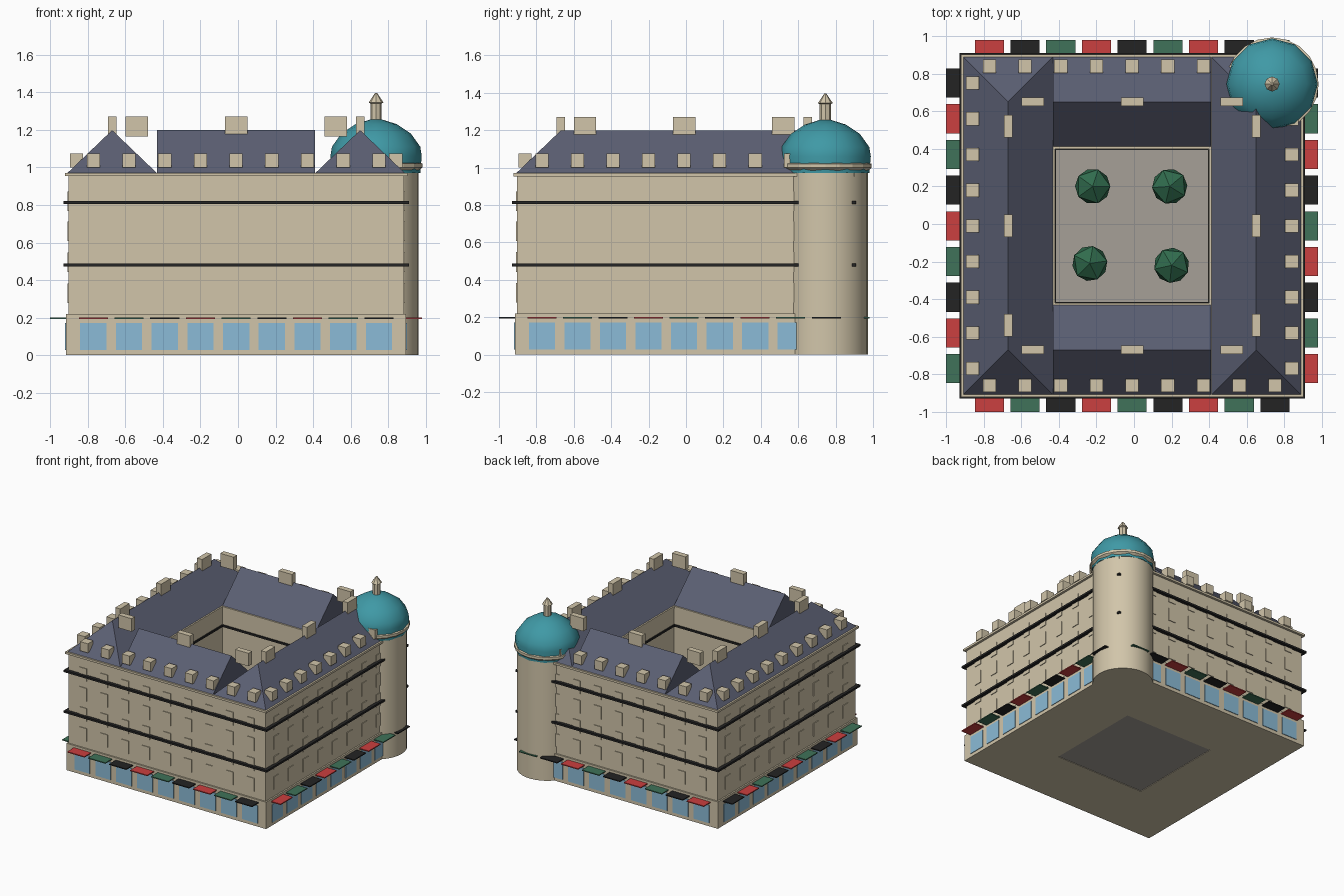
import bpy, bmesh, math
from mathutils import Matrix, Vector

if "Cube" in bpy.data.objects:
    bpy.data.objects.remove(bpy.data.objects["Cube"])

C = -0.01                       # centre of the square block in x and y
TX, TY = 0.735, 0.745           # corner tower centre


def mat(name, r, g, b):
    m = bpy.data.materials.new(name)
    m.diffuse_color = (r, g, b, 1)
    m.use_nodes = True
    m.node_tree.nodes["Principled BSDF"].inputs["Base Color"].default_value = m.diffuse_color
    return m


STONE = mat("cream stone", 0.64, 0.56, 0.40)
SLATE = mat("blue grey slate", 0.105, 0.115, 0.17)
TEAL = mat("teal copper", 0.05, 0.32, 0.38)
GLASS = mat("pale blue glass", 0.26, 0.50, 0.68)
RED = mat("red canvas", 0.60, 0.05, 0.05)
GREEN = mat("green canvas", 0.05, 0.17, 0.10)
BLACK = mat("black", 0.017, 0.017, 0.017)
PAVING = mat("grey paving", 0.38, 0.35, 0.31)
LEAF = mat("leaf green", 0.03, 0.15, 0.075)


def finish(name, bm, material, smooth=False):
    bmesh.ops.recalc_face_normals(bm, faces=bm.faces)
    me = bpy.data.meshes.new(name)
    bm.to_mesh(me)
    bm.free()
    me.materials.append(material)
    for p in me.polygons:
        p.use_smooth = smooth
    ob = bpy.data.objects.new(name, me)
    bpy.context.collection.objects.link(ob)
    if smooth:
        bpy.context.view_layer.objects.active = ob
        ob.select_set(True)
        bpy.ops.object.shade_smooth_by_angle(angle=math.radians(35))
        ob.select_set(False)
    return ob


def box(bm, centre, size, turn=0):
    """Box placed relative to the block centre, turned by quarter turns to another side."""
    m = (Matrix.Translation((C, C, 0)) @ Matrix.Rotation(turn * math.pi / 2, 4, 'Z')
         @ Matrix.Translation(centre) @ Matrix.Diagonal((*size, 1)))
    bmesh.ops.create_cube(bm, size=1, matrix=m)


def frame(name, outer, inner, z0, z1, material):
    """Square ring with a square hole."""
    bm = bmesh.new()
    corners = [(-1, -1), (1, -1), (1, 1), (-1, 1)]
    rings = [[bm.verts.new((C + r * x, C + r * y, z)) for x, y in corners]
             for r, z in ((outer, z0), (outer, z1), (inner, z1), (inner, z0))]
    for a in range(4):
        p, q = rings[a], rings[(a + 1) % 4]
        for i in range(4):
            j = (i + 1) % 4
            bm.faces.new((p[i], p[j], q[j], q[i]))
    return finish(name, bm, material)


def lathe(name, profile, sides, material, smooth=False):
    """Solid of revolution around the tower axis."""
    bm = bmesh.new()
    rings = []
    for r, z in profile:
        rings.append([bm.verts.new((TX + r * math.cos(2 * math.pi * i / sides),
                                    TY + r * math.sin(2 * math.pi * i / sides), z))
                      for i in range(sides)])
    for a, b in zip(rings, rings[1:]):
        for i in range(sides):
            j = (i + 1) % sides
            bm.faces.new((a[i], a[j], b[j], b[i]))
    bm.faces.new(rings[0])
    bm.faces.new(rings[-1])
    return finish(name, bm, material, smooth)


def roof(name, centre, length, width, hip, turn):
    """Ridge roof along local y; hip is how far the ridge ends are drawn in."""
    bm = bmesh.new()
    m = (Matrix.Translation((C, C, 0)) @ Matrix.Rotation(turn * math.pi / 2, 4, 'Z')
         @ Matrix.Translation(centre))
    L, W = length / 2, width / 2
    v = [bm.verts.new(m @ Vector(p)) for p in
         ((-W, -L, 0), (W, -L, 0), (W, L, 0), (-W, L, 0), (0, -L + hip, 0.23), (0, L - hip, 0.23))]
    for f in ((0, 1, 4), (1, 2, 5, 4), (2, 3, 5), (3, 0, 4, 5), (3, 2, 1, 0)):
        bm.faces.new([v[i] for i in f])
    finish(name, bm, SLATE)


# Hollow square block: shop floor, upper walls, balcony bands, cornice
frame("shop_floor", 0.905, 0.405, 0, 0.22, STONE)
frame("upper_walls", 0.893, 0.415, 0.215, 0.955, STONE)
for i, z in enumerate((0.48, 0.813)):
    frame(f"balcony_band_{i}", 0.92, 0.406, z - 0.008, z + 0.008, BLACK)
frame("cornice", 0.912, 0.410, 0.953, 0.97, STONE)

# Roofs: hipped side wings, plain ridges between them
for s, side in ((-1, "left"), (1, "right")):
    roof(side + "_wing_roof", (0.66 * s, 0, 0.968), 1.80, 0.48, 0.24, 0)
for s, side in ((-1, "front"), (1, "back")):
    roof(side + "_wing_roof", (0.66 * s, 0, 0.968), 0.84, 0.48, 0, 1)

# Repeating details along the four sides: front, right, back, left
cols = [-0.76 + 0.19 * i for i in range(9)]
shops, windows, dormers, chimneys = (bmesh.new() for _ in range(4))
awnings = [(RED, "red_awnings", bmesh.new()), (GREEN, "green_awnings", bmesh.new()),
           (BLACK, "black_awnings", bmesh.new())]
for side, shift in enumerate((0, 0, 1, 2)):
    for i, u in enumerate(cols):
        box(shops, (u, -0.906, 0.10), (0.14, 0.008, 0.145), side)
        box(awnings[(i + shift) % 3][2], (u, -0.945, 0.198), (0.155, 0.09, 0.008), side)
        # leave out what the tower swallows
        if (side == 1 and i > 7) or (side == 2 and i < 1):
            continue
        for z in (0.33, 0.495, 0.66, 0.82):
            box(windows, (u, -0.894, z), (0.066, 0.009, 0.105), side)
        box(dormers, (u, -0.85, 1.037), (0.07, 0.07, 0.075), side)
    for u in (-0.53, 0, 0.53):
        box(chimneys, (u, -0.66, 1.218), (0.12, 0.045, 0.106), side)
finish("shop_windows", shops, GLASS)
finish("upper_windows", windows, STONE)
finish("dormers", dormers, STONE)
finish("chimneys", chimneys, STONE)
for material, name, bm in awnings:
    finish(name, bm, material)

# Corner tower with ledge, faceted dome and lantern
lathe("tower_shaft", [(0.227, 0), (0.227, 1.0)], 32, STONE, True)
lathe("tower_ledge", [(0.23, 0.985), (0.248, 1.0), (0.248, 1.02), (0.23, 1.025)], 20, STONE)
lathe("dome", [(0.235, 0.97), (0.243, 1.06), (0.235, 1.11), (0.185, 1.18),
               (0.11, 1.23), (0.03, 1.255)], 12, TEAL, True)
lathe("lantern", [(0.03, 1.25), (0.03, 1.34), (0.04, 1.345), (0.006, 1.395)], 8, STONE)

# Courtyard paving and faceted trees
bm = bmesh.new()
box(bm, (0, 0, 0.01), (0.81, 0.81, 0.012))
finish("courtyard_paving", bm, PAVING)
for i, (x, y) in enumerate(((-0.22, 0.20), (0.19, 0.20), (-0.235, -0.21), (0.20, -0.22))):
    bm = bmesh.new()
    m = Matrix.Translation((x, y, 0.11)) @ Matrix.Rotation(i * 0.7, 4, 'Z')
    bmesh.ops.create_icosphere(bm, subdivisions=1, radius=0.105, matrix=m)
    finish(f"tree_{i}", bm, LEAF)
